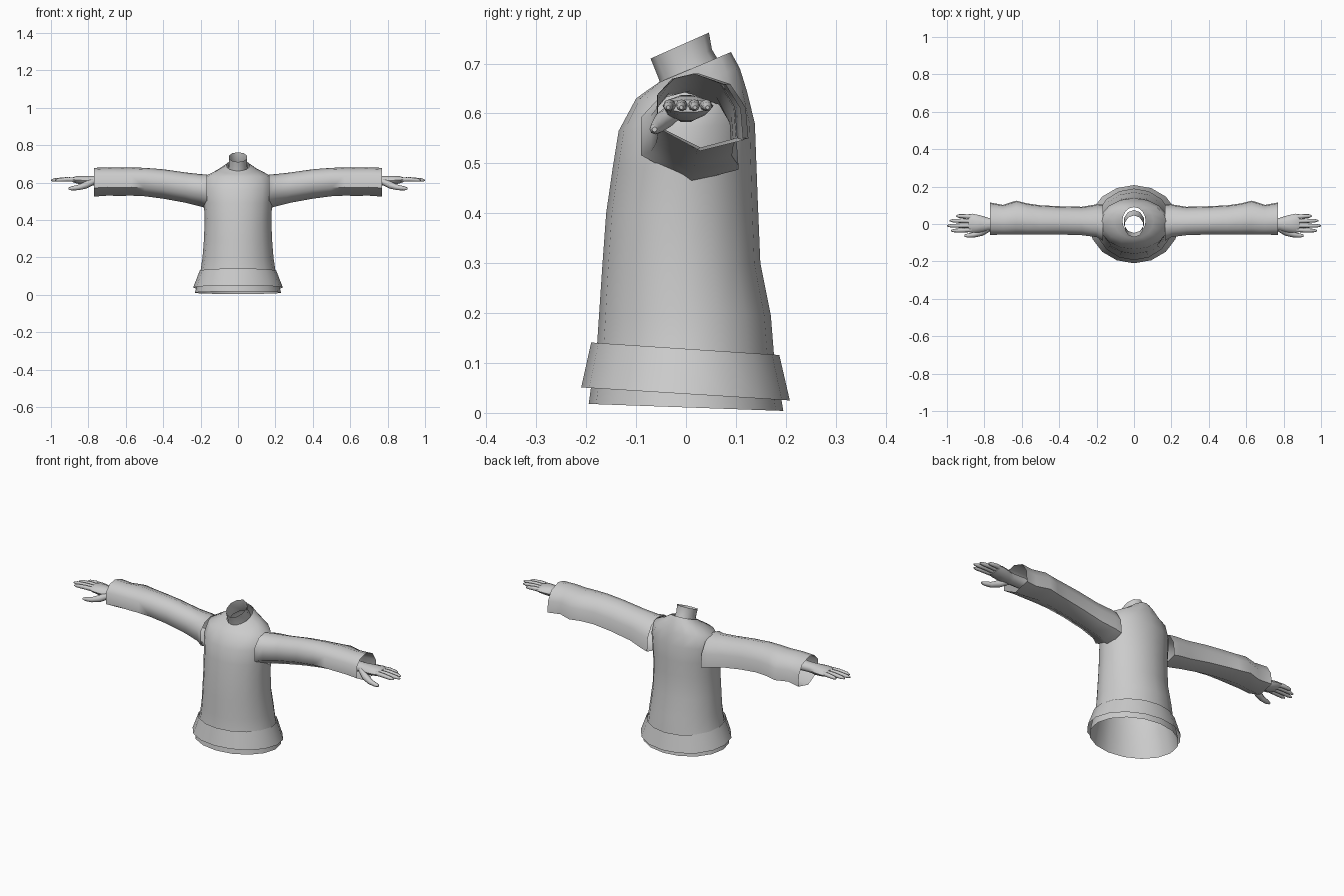
import bpy, bmesh, math
from mathutils import Vector

if "Cube" in bpy.data.objects:
    bpy.data.objects.remove(bpy.data.objects["Cube"])


def loft(name, rings, cap_start=False, cap_end=False, mirror=False, angle=50):
    """Skin a list of equal-length point rings."""
    bm = bmesh.new()
    rows = [[bm.verts.new(p) for p in r] for r in rings]
    n = len(rows[0])
    for a, b in zip(rows, rows[1:]):
        for i in range(n):
            j = (i + 1) % n
            bm.faces.new((a[i], a[j], b[j], b[i]))
    if cap_start:
        bm.faces.new(rows[0])
    if cap_end:
        bm.faces.new(rows[-1])
    bmesh.ops.recalc_face_normals(bm, faces=bm.faces)
    me = bpy.data.meshes.new(name)
    bm.to_mesh(me)
    bm.free()
    ob = bpy.data.objects.new(name, me)
    bpy.context.collection.objects.link(ob)
    if mirror:
        ob.modifiers.new("mirror", 'MIRROR').use_axis[0] = True
    bpy.ops.object.select_all(action='DESELECT')
    bpy.context.view_layer.objects.active = ob
    ob.select_set(True)
    bpy.ops.object.shade_smooth_by_angle(angle=math.radians(angle))
    return ob


def body_ring(yf, yb, zf, zb, hw, n=16):
    """Tilted ellipse: front y/z, back y/z and half width."""
    pts = []
    for i in range(n):
        a = 2 * math.pi * i / n
        t = (1 - math.cos(a)) / 2
        pts.append((hw * math.sin(a), yf + (yb - yf) * t, zf + (zb - zf) * t))
    return pts


def tube(name, path, sides=8):
    """Rounded limb along (x, y, z, radius) points, mirrored."""
    rings = []
    for k, (x, y, z, r) in enumerate(path):
        p, q = path[max(k - 1, 0)], path[min(k + 1, len(path) - 1)]
        d = (Vector(q[:3]) - Vector(p[:3])).normalized()
        u = d.cross(Vector((0, 0, 1))).normalized()
        v = u.cross(d)
        c = Vector((x, y, z))
        rings.append([c + r * (math.cos(t) * u + math.sin(t) * v)
                      for t in (2 * math.pi * i / sides for i in range(sides))])
    return loft(name, rings, True, True, mirror=True)


# Shirt body up to the tilted collar opening
loft("shirt_body", [body_ring(*r) for r in (
    (-.195, .195, .018, .004, .230),
    (-.178, .176, .140, .120, .200),
    (-.174, .170, .200, .195, .190),
    (-.168, .149, .290, .300, .182),
    (-.160, .144, .400, .420, .178),
    (-.147, .141, .490, .500, .183),
    (-.135, .138, .565, .580, .188),
    (-.100, .122, .630, .645, .172),
    (-.078, .108, .646, .690, .105),
    (-.055, .090, .662, .723, .062))])

# Flared hem band
loft("hem_band", [body_ring(*r) for r in (
    (-.190, .187, .141, .116, .205),
    (-.210, .208, .051, .025, .240))])

# Open neck stub
loft("neck", [body_ring(*r, n=10) for r in (
    (-.048, .075, .640, .690, .056),
    (-.054, .052, .668, .728, .050),
    (-.071, .046, .710, .762, .052))])

# Sleeves: cross-section in unit y/z, fitted to each station's bounds
SECTION = ((0, .72), (.18, .93), (.45, 1), (.8, .86), (.97, .55), (1, .14), (.5, 0), (0, .3))
STATIONS = (  # x, y front, y back, z bottom, z top
    (.165, -.090, .105, .462, .643), (.20, -.070, .105, .472, .645),
    (.28, -.060, .092, .492, .654), (.40, -.056, .095, .514, .671),
    (.50, -.056, .100, .527, .679), (.57, -.056, .110, .530, .680),
    (.63, -.056, .125, .529, .680), (.70, -.057, .102, .530, .680),
    (.77, -.058, .115, .525, .679))
loft("sleeves", [[(x, y0 + (y1 - y0) * u, z0 + (z1 - z0) * v) for u, v in SECTION]
                 for x, y0, y1, z0, z1 in STATIONS], mirror=True, angle=60)

# Palms, from wrist to knuckles
palm = []
for x, y, z, ry, rz in ((.70, 0, .610, .034, .028), (.78, -.001, .610, .034, .026),
                        (.82, .001, .611, .045, .026), (.865, .004, .615, .051, .020),
                        (.885, .005, .615, .048, .013)):
    palm.append([(x, y + ry * math.cos(a), z + rz * math.sin(a))
                 for a in (2 * math.pi * i / 10 for i in range(10))])
loft("palms", palm, True, True, mirror=True)

# Fingers
for name, y, tip in (("index", -.034, .978), ("middle", -.009, 1.0),
                     ("ring", .017, .985), ("little", .041, .950)):
    base = .862
    L = tip - base
    tube(name + "_fingers", [(base, y * .9, .616, .012), (base + L * .45, y, .617, .0115),
                             (base + L * .85, y * 1.04, .614, .0095), (tip, y * 1.05, .612, .004)])

# Thumbs
tube("thumbs", [(.775, -.022, .605, .018), (.815, -.045, .586, .019), (.855, -.058, .573, .014),
                (.89, -.062, .569, .011), (.907, -.063, .568, .005)])
